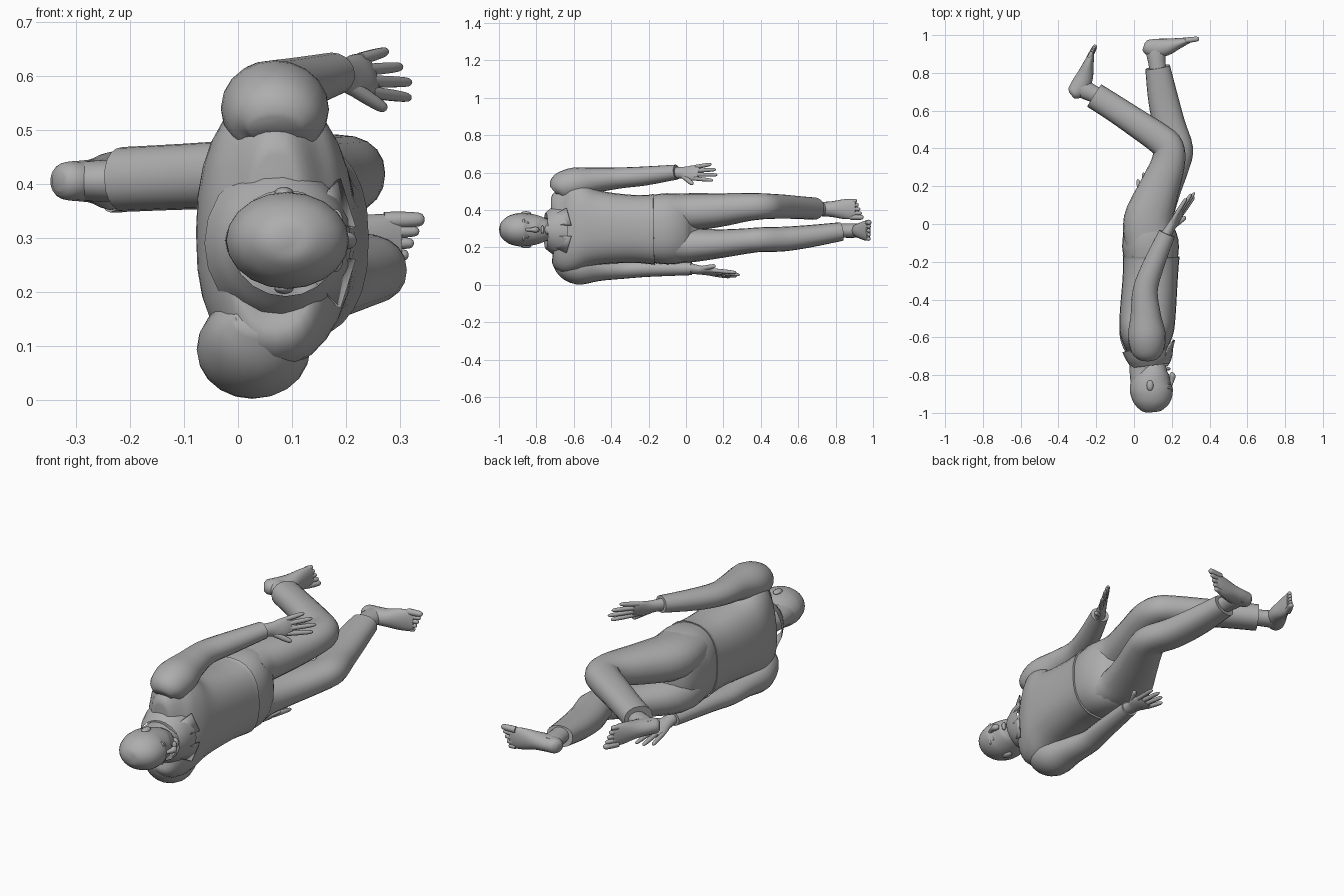
import bpy
import bmesh
import math
from mathutils import Matrix, Vector

cube = bpy.data.objects.get("Cube")
if cube:
    bpy.data.objects.remove(cube, do_unlink=True)

# One plain grey covers skin and clothing
grey = bpy.data.materials.new("plain grey")
grey.use_nodes = True
grey.diffuse_color = (.42, .42, .42, 1)
grey.node_tree.nodes["Principled BSDF"].inputs["Base Color"].default_value = grey.diffuse_color

SIDE = Vector((0, 0, 1))
MIDDLE = .295
BOXY = .82


def finish(name, bm, sharp_angle=50):
    """Turn a bmesh into a smooth shaded object with crisp creases."""
    bmesh.ops.recalc_face_normals(bm, faces=bm.faces[:])
    mesh = bpy.data.meshes.new(name)
    bm.to_mesh(mesh)
    bm.free()
    mesh.materials.append(grey)
    mesh.polygons.foreach_set("use_smooth", [True] * len(mesh.polygons))
    mesh.set_sharp_from_angle(angle=math.radians(sharp_angle))
    obj = bpy.data.objects.new(name, mesh)
    bpy.context.scene.collection.objects.link(obj)
    return obj


def spline(before, start, end, after, t):
    """Catmull-Rom blend between start and end."""
    return start + (end - before) * t / 2 + (
        before - start * 2.5 + end * 2 - after / 2) * t ** 2 + (
        start * 1.5 - before / 2 - end * 1.5 + after / 2) * t ** 3


def refine(rings, steps):
    """Add smooth in-between rings along a path."""
    result = []
    last = len(rings) - 1
    for i in range(last):
        window = [rings[max(i - 1, 0)], rings[i], rings[i + 1], rings[min(i + 2, last)]]
        for step in range(steps):
            result.append([spline(*values, step / steps) for values in zip(*window)])
    result.append(list(rings[last]))
    return result


def rounded(value, power):
    """Signed power: below one squares off an ellipse."""
    return math.copysign(abs(value) ** power, value)


def loft(name, rings, frame=None, sides=20, steps=4, capped=True, power=1):
    """Skin oval rings: x, y, z, sideways radius, depth radius."""
    bm = bmesh.new()
    rings = refine(rings, steps)
    centres = [Vector(ring[:3]) for ring in rings]
    loops = []
    for i, ring in enumerate(rings):
        ahead = centres[min(i + 1, len(rings) - 1)]
        tangent = (ahead - centres[max(i - 1, 0)]).normalized()
        across = (SIDE - tangent * SIDE.dot(tangent)).normalized()
        depth = tangent.cross(across)
        loop = []
        for k in range(sides):
            angle = math.tau * k / sides
            point = (centres[i] + across * ring[3] * rounded(math.cos(angle), power)
                     + depth * ring[4] * rounded(math.sin(angle), power))
            loop.append(bm.verts.new(frame @ point if frame else point))
        loops.append(loop)
    for lower, upper in zip(loops, loops[1:]):
        for k in range(sides):
            n = (k + 1) % sides
            bm.faces.new((lower[k], lower[n], upper[n], upper[k]))
    if capped:
        bm.faces.new(loops[0])
        bm.faces.new(loops[-1])
    return finish(name, bm)


def blob(name, centre, radii):
    """Ellipsoid for small facial forms."""
    bm = bmesh.new()
    bmesh.ops.create_uvsphere(bm, u_segments=16, v_segments=10, radius=1)
    bm.transform(Matrix.Translation(centre) @ Matrix.Diagonal((*radii, 1)))
    return finish(name, bm)


def frame_from(origin, forward, up, side):
    """Local frame: x forward, y up, z sideways."""
    axes = [Vector(axis).normalized() for axis in (forward, up, side)]
    frame = Matrix(axes).transposed().to_4x4()
    frame.translation = origin
    return frame


def digit(name, start, end, radius, frame):
    """Rounded finger or toe."""
    start, end = Vector(start), Vector(end)
    shape = ((0, 1), (.5, .95), (.85, .8), (.96, .55), (1, .15))
    rings = [(*start.lerp(end, t), radius * r, radius * r) for t, r in shape]
    loft(name, rings, frame, sides=10, steps=2)


def hand(side, wrist, forward, thumb_side):
    normal = Vector(thumb_side).cross(Vector(forward))
    frame = frame_from(wrist, forward, normal, Vector(forward).cross(normal))
    loft(side + "_palm", [
        (-.04, 0, 0, .032, .03), (.03, 0, 0, .032, .024), (.07, 0, .004, .042, .02),
        (.11, 0, 0, .043, .016), (.135, 0, 0, .036, .01)], frame)
    for i, reach in enumerate((.205, .24, .255, .235)):
        w = (i - 1.5) * .022
        digit(f"{side}_finger_{i + 1}", (.11, 0, w), (reach, .006, w * 1.4), .0115, frame)
    digit(side + "_thumb", (.04, 0, .02), (.12, .015, .072), .014, frame)


def foot(side, heel, forward, up, big_toe_side):
    frame = frame_from(heel, forward, up, (0, 0, big_toe_side))
    loft(side + "_foot", [
        (0, .035, 0, .018, .02), (.015, .04, 0, .034, .038), (.06, .05, 0, .038, .05),
        (.12, .046, 0, .042, .045), (.18, .031, 0, .052, .03), (.225, .02, 0, .053, .019),
        (.25, .015, 0, .045, .012)], frame)
    loft(side + "_ankle", [
        (.06, .03, 0, .036, .048), (.062, .08, 0, .038, .05), (.065, .13, 0, .038, .045),
        (.07, .18, 0, .038, .045)], frame)
    for i in range(5):
        w = (i - 2) * .021
        digit(f"{side}_toe_{i + 1}", (.22, .016, w), (.255 + i * .01, .011, w * 1.05),
              .016 if i == 4 else .012, frame)


# Head and neck
loft("head", [
    (.085, -.998, MIDDLE, .008, .01), (.085, -.988, MIDDLE, .04, .052),
    (.088, -.95, MIDDLE, .073, .093), (.092, -.9, MIDDLE, .088, .112),
    (.092, -.85, MIDDLE, .088, .111), (.103, -.8, MIDDLE, .079, .092),
    (.118, -.76, MIDDLE, .064, .073), (.135, -.735, MIDDLE, .042, .047),
    (.145, -.723, MIDDLE, .015, .02)])
loft("neck", [
    (.055, -.86, MIDDLE, .06, .07), (.052, -.76, MIDDLE, .06, .076),
    (.075, -.64, MIDDLE, .075, .09)])

# Face
loft("nose", [
    (.19, -.865, MIDDLE, .008, .008), (.2, -.83, MIDDLE, .01, .012),
    (.204, -.804, MIDDLE, .016, .016), (.192, -.79, MIDDLE, .01, .008)], sides=12)
blob("lips", (.181, -.767, MIDDLE), (.012, .009, .022))
blob("chin", (.167, -.74, MIDDLE), (.018, .016, .025))
for side, sign in (("left", 1), ("right", -1)):
    blob(side + "_eye", (.182, -.846, MIDDLE + sign * .034), (.008, .006, .012))
    blob(side + "_brow", (.181, -.868, MIDDLE + sign * .032), (.014, .009, .026))
    blob(side + "_ear", (.085, -.855, MIDDLE + sign * .088), (.018, .028, .011))

# Shirt body with sloping shoulders and an open hem
loft("shirt_body", [
    (.07, -.715, .325, .13, .045), (.07, -.695, .325, .195, .08), (.068, -.645, .318, .25, .118),
    (.067, -.57, .312, .245, .143), (.073, -.47, .305, .2, .148), (.085, -.3, .3, .182, .146),
    (.09, -.2, .297, .185, .148), (.091, -.17, .297, .19, .151)], sides=28, power=BOXY)

# Collar tilted forward, with folded points
loft("collar_band", [
    (.088, -.75, .29, .098, .102), (.083, -.71, .29, .128, .122),
    (.074, -.655, .29, .15, .138)], capped=False)
for side, sign in (("left", 1), ("right", -1)):
    bm = bmesh.new()
    corners = ((.15, -.735, .075), (.195, -.7, .03), (.218, -.615, .03), (.19, -.64, .12))
    bm.faces.new([bm.verts.new((x, y, .29 + sign * w)) for x, y, w in corners])
    flap = finish(side + "_collar_point", bm)
    flap.modifiers.new("thickness", "SOLIDIFY").thickness = .008

# Sleeves
loft("left_sleeve", [
    (.07, -.705, .5, .03, .05), (.07, -.675, .52, .075, .085), (.068, -.59, .54, .088, .1),
    (.062, -.48, .56, .068, .08), (.06, -.35, .572, .056, .066), (.102, -.22, .582, .051, .057),
    (.175, -.05, .603, .04, .045)])
loft("right_sleeve", [
    (.045, -.7, .15, .03, .05), (.035, -.65, .125, .078, .09), (.028, -.57, .093, .092, .105),
    (.015, -.46, .085, .064, .08), (.003, -.33, .083, .05, .062), (.02, -.2, .088, .045, .053),
    (.055, .03, .088, .036, .042)])
hand("left", (.178, -.045, .6), (.52, .85, 0), (.3, -.18, -.94))
hand("right", (.06, .035, .086), (.03, .98, -.17), (.9, 0, .3))

# Trousers
loft("trouser_seat", [
    (.09, -.2, .3, .178, .14), (.086, -.1, .3, .19, .15), (.068, 0, .302, .175, .122),
    (.07, .06, .302, .11, .08), (.075, .1, .302, .02, .02)], sides=28, power=BOXY)
loft("left_trouser_leg", [
    (.085, -.1, .395, .09, .13), (.075, .02, .39, .1, .13), (.13, .18, .4, .09, .108),
    (.18, .32, .415, .076, .09), (.18, .405, .42, .07, .084), (.13, .455, .42, .067, .08),
    (.02, .53, .418, .064, .075), (-.1, .61, .413, .061, .071), (-.21, .68, .408, .06, .07)],
     power=.9)
loft("right_trouser_leg", [
    (.085, -.1, .21, .09, .13), (.075, .02, .212, .092, .13), (.14, .18, .22, .077, .107),
    (.205, .32, .234, .068, .092), (.226, .4, .242, .066, .086), (.188, .52, .245, .066, .085),
    (.155, .66, .26, .06, .08), (.125, .83, .285, .05, .066)], power=.9)
foot("left", (-.362, .7, .405), (.51, .86, 0), (.86, -.51, 0), -1)
foot("right", (.05, .977, .29), (1, .05, 0), (.05, -1, 0), 1)
